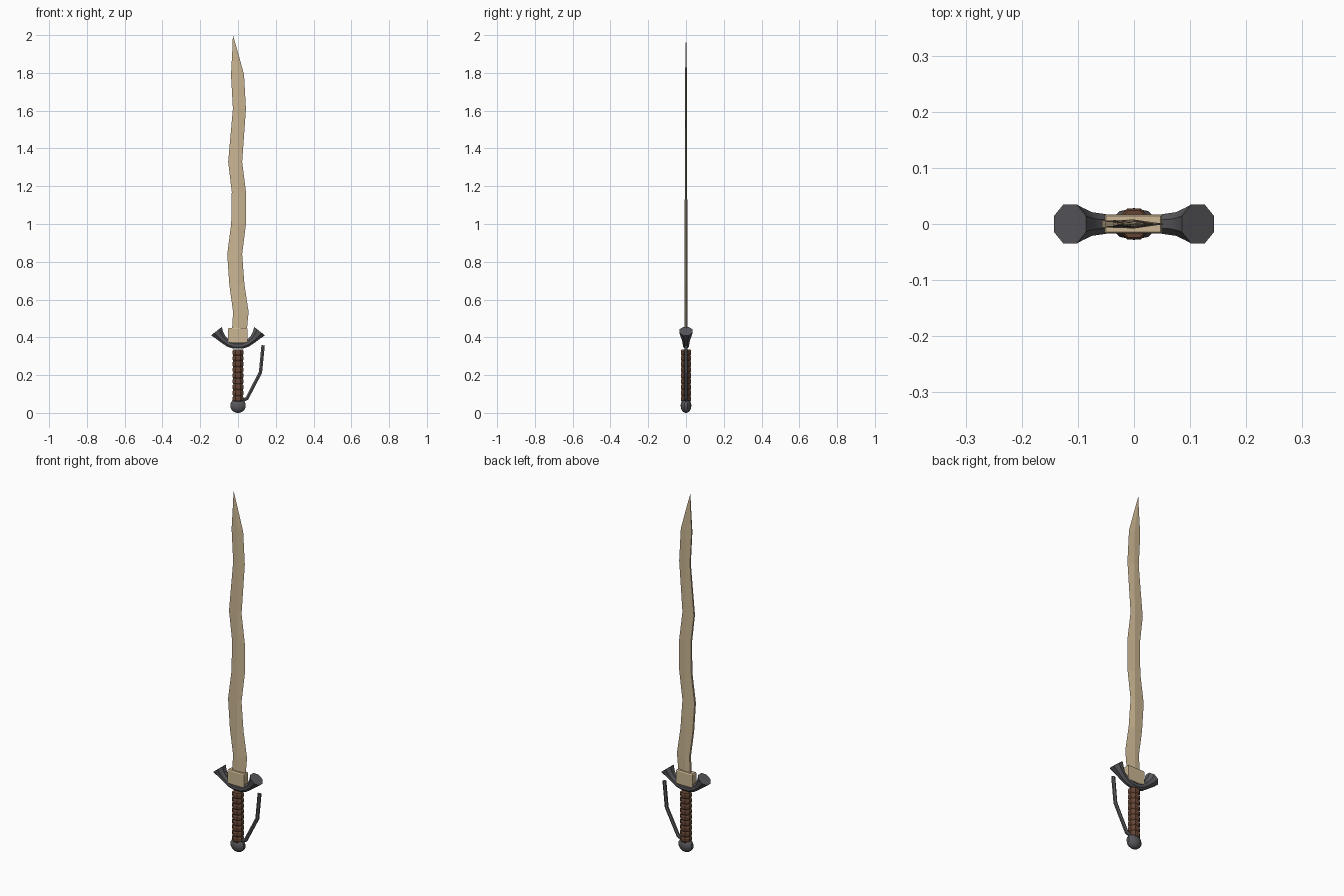
import bpy, bmesh
from math import sin, cos, pi, radians
from mathutils import Vector

if "Cube" in bpy.data.objects:
    bpy.data.objects.remove(bpy.data.objects["Cube"])


def material(name, rgb):
    m = bpy.data.materials.new(name)
    m.diffuse_color = (*rgb, 1)
    m.use_nodes = True
    m.node_tree.nodes["Principled BSDF"].inputs["Base Color"].default_value = m.diffuse_color
    return m


BONE = material("pale_blade", (0.60, 0.47, 0.29))
IRON = material("dark_iron", (0.10, 0.10, 0.11))
LEATHER = material("brown_leather", (0.13, 0.06, 0.035))


def loft(name, rings, mat, smooth=None):
    """Skin a list of equal-length point rings and cap both ends."""
    bm = bmesh.new()
    vs = [[bm.verts.new(p) for p in ring] for ring in rings]
    n = len(rings[0])
    for a, b in zip(vs, vs[1:]):
        for i in range(n):
            j = (i + 1) % n
            bm.faces.new((a[i], a[j], b[j], b[i]))
    bm.faces.new(vs[0][::-1])
    bm.faces.new(vs[-1])
    bmesh.ops.recalc_face_normals(bm, faces=bm.faces)
    me = bpy.data.meshes.new(name)
    bm.to_mesh(me)
    bm.free()
    me.materials.append(mat)
    ob = bpy.data.objects.new(name, me)
    bpy.context.collection.objects.link(ob)
    if smooth:
        bpy.context.view_layer.objects.active = ob
        ob.select_set(True)
        bpy.ops.object.shade_smooth_by_angle(angle=radians(smooth))
        ob.select_set(False)
    return ob


def ring(x, z, tilt, r, ry, n=8):
    """Polygon section in the plane whose normal is tilted in xz."""
    u = Vector((cos(tilt), 0, sin(tilt)))
    pts = []
    for i in range(n):
        a = 2 * pi * (i + 0.5) / n
        k = 1 / cos(pi / n)
        pts.append(Vector((x, 0, z)) + u * r * k * cos(a) + Vector((0, ry * k * sin(a), 0)))
    return pts


# Wavy blade: z, spine x, edge x, half thickness; thick spine at -x, sharp edge at +x
stations = [
    (0.38, -0.035, 0.045, 0.008), (0.45, -0.031, 0.048, 0.008), (0.535, -0.026, 0.056, 0.008),
    (0.68, -0.046, 0.034, 0.008), (0.84, -0.057, 0.022, 0.0075), (1.00, -0.036, 0.042, 0.007),
    (1.17, -0.033, 0.042, 0.0065), (1.33, -0.052, 0.022, 0.006), (1.61, -0.027, 0.042, 0.005),
    (1.79, -0.037, 0.032, 0.0045), (1.90, -0.031, 0.002, 0.003), (2.00, -0.027, -0.0265, 0.0003),
]
blade = []
for z, s, e, t in stations:
    ridge = min(0, s + (e - s) * 0.5) if z > 1.85 else 0
    blade.append([(s, -t * 0.8, z), (ridge, -t, z), (e, 0, z), (ridge, t, z), (s, t * 0.8, z)])
loft("blade", blade, BONE)

# Collar block where the blade enters the guard
collar = []
for z, inset in ((0.37, 0.003), (0.376, 0), (0.444, 0), (0.45, 0.003)):
    x0, x1, y = -0.053 + inset, 0.05 - inset, 0.017 - inset
    collar.append([(x0, -y, z), (x1, -y, z), (x1, y, z), (x0, y, z)])
loft("blade_collar", collar, BONE)

# Upswept guard with flared octagonal ends
half = [(0.114, 0.433, 0.66, 0.036, 0.035), (0.100, 0.413, 0.72, 0.027, 0.029),
        (0.080, 0.390, 0.85, 0.020, 0.021), (0.050, 0.367, 1.15, 0.018, 0.017),
        (0.022, 0.357, 1.45, 0.017, 0.016)]
left = [ring(-x, z, t, r, ry) for x, z, t, r, ry in half]
right = [ring(x, z, pi - t, r, ry) for x, z, t, r, ry in half[::-1]]
loft("guard", left + right, IRON, 30)

# Ribbed leather grip
grip = []
ribs = 9
for i in range(ribs):
    z0, h = 0.06 + i * 0.275 / ribs, 0.275 / ribs
    for f, r in ((0.0, 0.025), (0.25, 0.029), (0.75, 0.029)):
        grip.append(ring(0, z0 + f * h, 0, r, r * 0.95))
grip.append(ring(0, 0.335, 0, 0.025, 0.024))
loft("grip", grip, LEATHER)

# Pommel, a slightly flattened ball
pommel = []
for i in range(9):
    a = -pi / 2 + 0.18 + (pi - 0.36) * i / 8
    pommel.append(ring(0, 0.0385 + 0.039 * sin(a), 0, 0.041 * cos(a), 0.027 * cos(a), 10))
loft("pommel", pommel, IRON, 40)

# Bent knuckle bow rising from the pommel
path = [(0.025, 0.066, pi / 2 + 0.3), (0.048, 0.077, pi - 0.85), (0.119, 0.215, pi - 0.33),
        (0.133, 0.358, pi - 0.1)]
loft("knuckle_bow", [ring(x, z, t, 0.009, 0.008, 6) for x, z, t in path], IRON)
